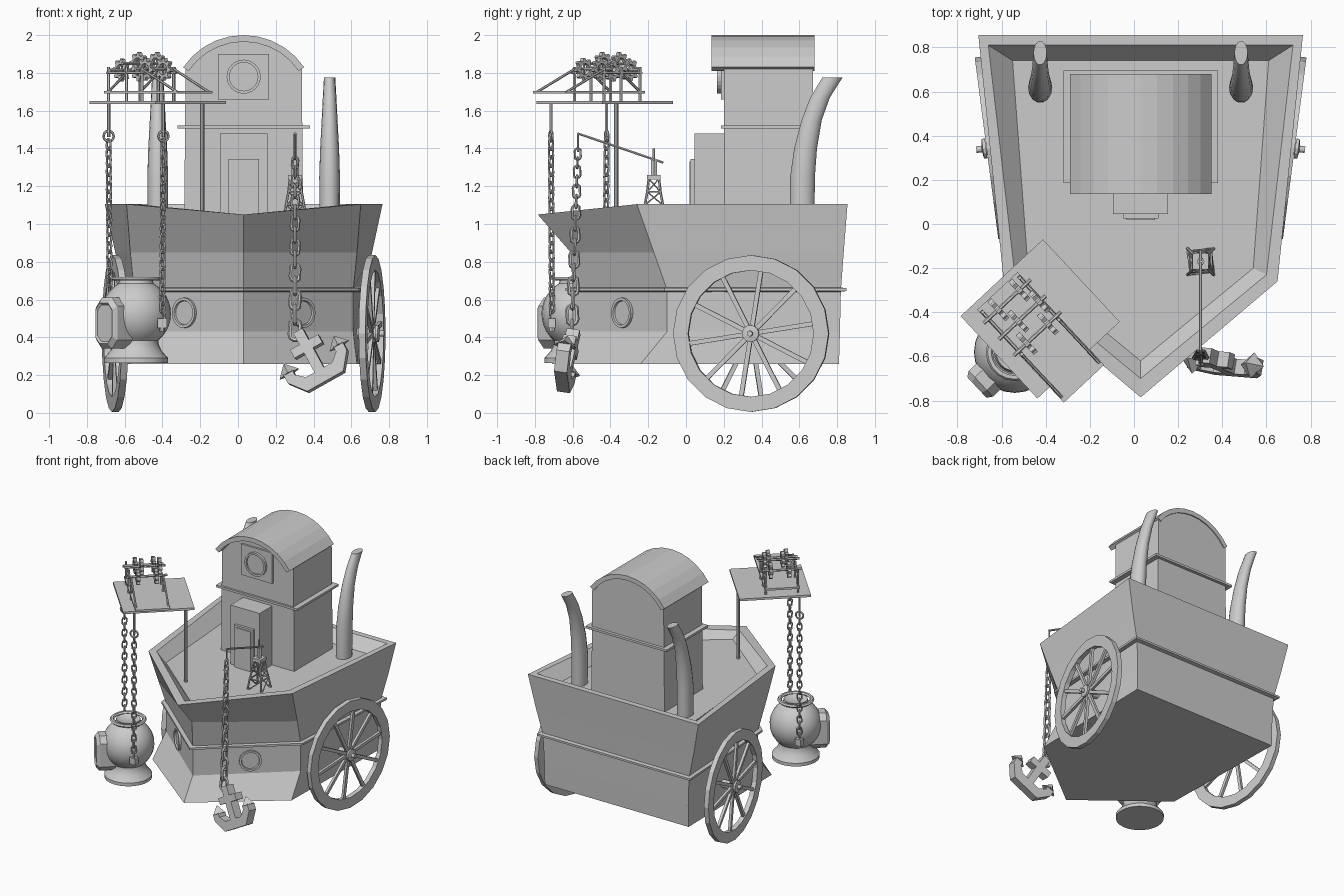
import bpy, bmesh, math
from mathutils import Vector as V, Matrix

if "Cube" in bpy.data.objects:
    bpy.data.objects.remove(bpy.data.objects["Cube"])

CX = 0.03  # centre line of the hull


def loft(name, rings, cap=True, closed=False, smooth=False):
    bm = bmesh.new()
    vs = [[bm.verts.new(p) for p in r] for r in rings]
    n = len(rings[0])
    for i in range(len(vs) if closed else len(vs) - 1):
        a, b = vs[i], vs[(i + 1) % len(vs)]
        for j in range(n):
            bm.faces.new((a[j], a[(j + 1) % n], b[(j + 1) % n], b[j]))
    if cap and not closed:
        bm.faces.new(vs[0][::-1])
        bm.faces.new(vs[-1])
    bmesh.ops.recalc_face_normals(bm, faces=bm.faces)
    me = bpy.data.meshes.new(name)
    bm.to_mesh(me)
    bm.free()
    o = bpy.data.objects.new(name, me)
    bpy.context.collection.objects.link(o)
    if smooth:
        bpy.ops.object.select_all(action='DESELECT')
        o.select_set(True)
        bpy.context.view_layer.objects.active = o
        bpy.ops.object.shade_smooth_by_angle(angle=math.radians(40))
    return o


def join(name, objs):
    bpy.ops.object.select_all(action='DESELECT')
    for o in objs:
        o.select_set(True)
    bpy.context.view_layer.objects.active = objs[0]
    bpy.ops.object.join()
    objs[0].name = name
    return objs[0]


def frame(origin, axis):
    return Matrix.Translation(origin) @ V(axis).to_track_quat('Z', 'Y').to_matrix().to_4x4()


def lathe(name, prof, n, m, closed=False, smooth=False):
    return loft(name, [[m @ V((r * math.cos(t), r * math.sin(t), z))
                for t in (2 * math.pi * i / n for i in range(n))] for r, z in prof],
                closed=closed, smooth=smooth)


def rod(p, q, r, r2=None, n=6, name="rod"):
    p, q = V(p), V(q)
    return lathe(name, [(r, 0), (r if r2 is None else r2, (q - p).length)], n, frame(p, q - p))


def box(name, lo, hi, m=Matrix()):
    return loft(name, [[m @ V((x, y, z)) for x, y in
                ((lo[0], lo[1]), (hi[0], lo[1]), (hi[0], hi[1]), (lo[0], hi[1]))] for z in (lo[2], hi[2])])


def prism(name, pts, d0, d1, m):
    return loft(name, [[m @ V((x, y, d)) for x, y in pts] for d in (d0, d1)])


def chain(name, p, q, w0, w1):
    # alternating links whose size grows from w0 to w1
    p, q = V(p), V(q)
    L, s, k, links = (q - p).length, 0, 0, []
    m = frame(p, q - p)
    while s < L:
        w = w0 + (w1 - w0) * s / L
        rings = []
        for i in range(10):
            t = 2 * math.pi * i / 10
            ring = []
            for j in range(5):
                a = 2 * math.pi * j / 5
                r = w * 0.38 + w * 0.15 * math.cos(a)
                x = r * math.cos(t)
                z = r * math.sin(t) + w * 0.32 * (1 if math.sin(t) > 0 else -1) + s + w * 0.7
                y = w * 0.15 * math.sin(a)
                ring.append(m @ (V((x, y, z)) if k % 2 else V((-y, x, z))))
            rings.append(ring)
        links.append(loft("link", rings, closed=True))
        s += w * 1.08
        k += 1
    return join(name, links)


def hull_ring(apex, corner, back, z, za=None, e=0):
    x, y = corner[0] + e, corner[1] - e * 0.5
    bx, by = back[0] + e, back[1] + e
    return [(CX, apex - e * 1.3, z if za is None else za), (CX + x, y, z), (CX + bx, by, z),
            (CX - bx, by, z), (CX - x, y, z)]


# Hull with flared foot, raked bulwark and sunken deck
mid = (-0.60, (0.58, -0.10), (0.63, 0.82))
loft("hull", [
    hull_ring(-0.71, (0.60, -0.24), (0.62, 0.81), 0.26),
    hull_ring(-0.60, (0.58, -0.10), (0.62, 0.815), 0.43),
    hull_ring(*mid, 0.65),
    hull_ring(-0.61, (0.60, -0.17), (0.68, 0.835), 0.85),
    hull_ring(-0.785, (0.62, -0.26), (0.735, 0.855), 1.105, 1.05),
    hull_ring(-0.70, (0.57, -0.23), (0.69, 0.81), 1.105, 1.05),
    hull_ring(-0.62, (0.51, -0.20), (0.58, 0.74), 1.02, 1.01)])
loft("hull_trim", [hull_ring(*mid, z, e=e) for z, e in
     ((0.64, -0.01), (0.645, 0.03), (0.66, 0.03), (0.665, -0.01))], closed=True)

for s, side in ((-1, "left"), (1, "right")):
    # Bow porthole
    m = frame((CX + s * 0.31, -0.333, 0.53), (s * 0.65, -0.757, 0))
    lathe("porthole_" + side, [(0.08, -0.02), (0.08, 0.015), (0.065, 0.015), (0.062, 0.004)], 20, m)
    # Spoked wheel, toed in along the hull side
    m = frame((CX + s * 0.68, 0.345, 0.42), (s, -0.13, 0))
    parts = [lathe("rim", [(0.415, -0.018), (0.415, 0.018), (0.335, 0.018), (0.335, -0.018)], 20, m, closed=True),
             lathe("hub", [(0.03, -0.10), (0.03, 0.02), (0.045, 0.02), (0.045, 0.035), (0.015, 0.04), (0.015, 0.065)], 12, m)]
    for i in range(10):
        r = m @ Matrix.Rotation(math.radians(36 * i + 9), 4, 'Z')
        parts.append(box("spoke", (0.02, -0.012, -0.01), (0.345, 0.012, 0.01), r))
    join("wheel_" + side, parts)
    # Curved funnel
    loft("funnel_" + side, [[(CX + s * 0.455 + r * math.cos(t), y + ry * math.sin(t), z)
         for t in (2 * math.pi * i / 14 for i in range(14))] for y, z, r, ry in
         ((0.615, 1.01, 0.053, 0.067), (0.617, 1.25, 0.055, 0.067), (0.633, 1.40, 0.05, 0.062),
          (0.665, 1.55, 0.042, 0.055), (0.71, 1.67, 0.036, 0.053), (0.775, 1.775, 0.03, 0.055))], smooth=True)

# Cabin walls, barrel roof, ledge
R, H = 0.386, 0.32
half = math.asin(H / R)
def arc(r, z0, n=10):
    return [(CX + r * math.sin(half * (1 - 2 * i / n)), z0 + r * math.cos(half * (1 - 2 * i / n))) for i in range(n + 1)]
zx = Matrix(((1, 0, 0, 0), (0, 0, 1, 0), (0, 1, 0, 0), (0, 0, 0, 1)))  # profile in x,z, depth in y
top = arc(R, 2 - R)
prism("cabin_walls", [(CX - 0.315, 1.0), (CX + 0.315, 1.0)] + arc(R - 0.015, 2 - R), 0.20, 0.672, zx)
prism("cabin_roof", top + arc(R - 0.035, 2 - R)[::-1], 0.135, 0.68, zx)
box("cabin_ledge", (CX - 0.35, 0.185, 1.505), (CX + 0.35, 0.695, 1.522))
# Round window in a square frame
box("window_frame", (CX - 0.135, 0.185, 1.66), (CX + 0.135, 0.21, 1.90))
lathe("round_window", [(0.09, 0), (0.09, 0.03), (0.075, 0.03), (0.075, 0.018)], 24, frame((CX, 0.195, 1.78), (0, -1, 0)))
# Entrance porch and door
box("porch", (CX - 0.125, 0.045, 1.0), (CX + 0.125, 0.21, 1.48))
box("door_frame", (CX - 0.08, 0.025, 1.0), (CX + 0.08, 0.05, 1.345))
box("door", (CX - 0.065, 0.018, 1.0), (CX + 0.065, 0.03, 1.33))

# Winch platform, turned to the port bow
P = Matrix.Translation((-0.425, -0.43, 0)) @ Matrix.Rotation(math.radians(-47), 4, 'Z')
box("winch_platform", (-0.255, -0.255, 1.635), (0.255, 0.255, 1.652), P)
box("winch_deck", (-0.225, -0.18, 1.69), (0.35, 0.07, 1.705), P)
rod((-0.19, -0.37, 1.0), (-0.19, -0.37, 1.64), 0.012, n=8, name="winch_post")
parts = []
def local(u, v, z):
    return P @ V((u, v, z))
for v in (-0.17, 0.06):
    for u in (-0.2, -0.06, 0.06):
        parts.append(rod(local(u, v, 1.65), local(u, v, 1.83), 0.009))
    parts += [rod(local(-0.21, v, 1.80), local(0.08, v, 1.80), 0.008),
              rod(local(0.06, v, 1.82), local(0.33, v, 1.70), 0.007),
              rod(local(-0.06, v, 1.80), local(-0.2, v, 1.70), 0.007)]
join("winch_frame", parts)

def gear(u, v, z, r):
    m = frame(local(u, v, z), local(u, v + 1, z) - local(u, v, z))
    outer = [r if i % 4 < 2 else r * 0.72 for i in range(32)]
    def ring(f, d):
        return [m @ V((f(k) * math.cos(k * math.pi / 16), f(k) * math.sin(k * math.pi / 16), d)) for k in range(32)]
    body = loft("gear", [ring(lambda k: outer[k], -0.012), ring(lambda k: outer[k], 0.012),
                ring(lambda k: r * 0.5, 0.012), ring(lambda k: r * 0.5, -0.012)], closed=True)
    bars = [rod(m @ V((-r * .55 * c, -r * .55 * s, 0)), m @ V((r * .55 * c, r * .55 * s, 0)), 0.006)
            for c, s in ((1, 0), (0, 1))]
    return [body] + bars
gears = []
for u, z, spots in ((-0.16, 1.815, (-0.11, 0.02)), (-0.06, 1.85, (-0.08, 0.05)), (0.04, 1.82, (-0.12, 0.01))):
    gears.append(rod(local(u, -0.20, z), local(u, 0.09, z), 0.009))
    for v in spots:
        gears += gear(u, v, z, 0.06)
join("winch_gears", gears)

# Diving bell: body, top ring, window box
B = V((-0.54, -0.58, 0))
ball = [(0.185 * math.sin(t), 0.525 - 0.185 * math.cos(t)) for t in (math.radians(a) for a in range(40, 151, 10))]
lathe("diving_bell", [(0.17, 0.265), (0.17, 0.29), (0.135, 0.33), (0.12, 0.365)] + ball + [(0.085, 0.715), (0.06, 0.70)],
      24, Matrix.Translation(B), smooth=True)
lathe("bell_ring", [(0.115 + 0.016 * math.cos(a), 0.71 + 0.012 * math.sin(a)) for a in
      (math.pi * k / 3 for k in range(6))], 20, Matrix.Translation(B), closed=True, smooth=True)
m = Matrix.Translation(B + V((0, 0, 0.475))) @ Matrix.Rotation(math.radians(-47), 4, 'Z') @ Matrix.Rotation(math.radians(90), 4, 'X')
octagon = [(-.08, -.09), (-.04, -.135), (.04, -.135), (.08, -.09), (.08, .09), (.04, .135), (-.04, .135), (-.08, .09)]
loft("bell_window_box", [[m @ V((x * k, y * k, d)) for x, y in octagon]
     for d, k in ((0.10, 1), (0.21, 1), (0.235, 0.8), (0.225, 0.72))])

# Bell chains with hanger rods and end brackets
for i, (x, y) in enumerate(((-0.685, -0.42), (-0.395, -0.715))):
    rod((x, y, 1.64), (x, y, 1.46), 0.009, name="hanger_rod_%d" % i)
    e = V((x, y, 0)).lerp(B, 0.04)
    lathe("hanger_eye_%d" % i, [(0.028 + 0.007 * math.cos(a), 0.007 * math.sin(a)) for a in
          (math.pi * k / 3 for k in range(6))], 12, frame((x, y, 1.465), (0.3, -1, 0)), closed=True)
    chain("bell_chain_%d" % i, (x, y, 1.45), (e.x, e.y, 0.50), 0.042, 0.042)
    box("chain_bracket_%d" % i, (e.x - 0.025, e.y - 0.02, 0.45), (e.x + 0.025, e.y + 0.02, 0.50))
    rod((e.x, e.y, 0.43), (e.x, e.y, 0.50), 0.014, name="chain_pin_%d" % i)
    rod((e.x, e.y, 0.475), B + V((0, 0, 0.475)), 0.012, name="bracket_arm_%d" % i)

# Anchor derrick
D = V((0.302, -0.17, 0))
parts = []
cs = [(-1, -1), (1, -1), (1, 1), (-1, 1)]
lv = [(0.06, 1.01), (0.048, 1.10), (0.035, 1.17), (0.027, 1.24)]
for k in range(4):
    a, b = cs[k], cs[(k + 1) % 4]
    for (h0, z0), (h1, z1) in zip(lv, lv[1:]):
        pa, pb = D + V((a[0] * h0, a[1] * h0, z0)), D + V((b[0] * h0, b[1] * h0, z0))
        qa, qb = D + V((a[0] * h1, a[1] * h1, z1)), D + V((b[0] * h1, b[1] * h1, z1))
        parts += [rod(pa, qa, 0.007), rod(pa, qb, 0.004), rod(qa, qb, 0.005)]
parts.append(box("head", (D.x - .036, D.y - .036, 1.235), (D.x + .036, D.y + .036, 1.26)))
parts += [rod(D + V((0, 0, 1.24)), D + V((0, 0, 1.34)), 0.018), rod(D + V((0, 0, 1.3)), D + V((0, 0, 1.40)), 0.008)]
join("anchor_derrick", parts)
rod((0.302, -0.12, 1.325), (0.302, -0.575, 1.48), 0.007, name="derrick_boom")
rod((0.302, -0.572, 1.48), (0.302, -0.572, 1.38), 0.006, name="boom_hanger")
chain("anchor_chain", (0.302, -0.572, 1.40), (0.302, -0.605, 0.43), 0.042, 0.078)

# Anchor, hanging tilted
p, d = V((0.87, -0.07, 0.49)), V((0.47, -0.20, -0.86))
p.normalize()
d = (d - p * d.dot(p)).normalized()
n = p.cross(d)
A = Matrix.Translation((0.322, -0.595, 0.43)) @ Matrix((p, d, n)).transposed().to_4x4()
right = [(0.028, 0.0), (0.028, 0.07), (0.085, 0.07), (0.085, 0.12), (0.028, 0.12), (0.028, 0.24), (0.08, 0.24),
         (0.125, 0.20), (0.125, 0.17), (0.18, 0.17), (0.18, 0.22), (0.11, 0.31)]
prism("anchor", right + [(-x, y) for x, y in reversed(right)], -0.035, 0.035, A)
for s, side in ((-1, "left"), (1, "right")):
    lathe("anchor_fluke_" + side, [(0.06, 0), (0.004, 0.06)], 4, A @ frame((s * 0.152, 0.175, 0), (0, -1, 0)))
